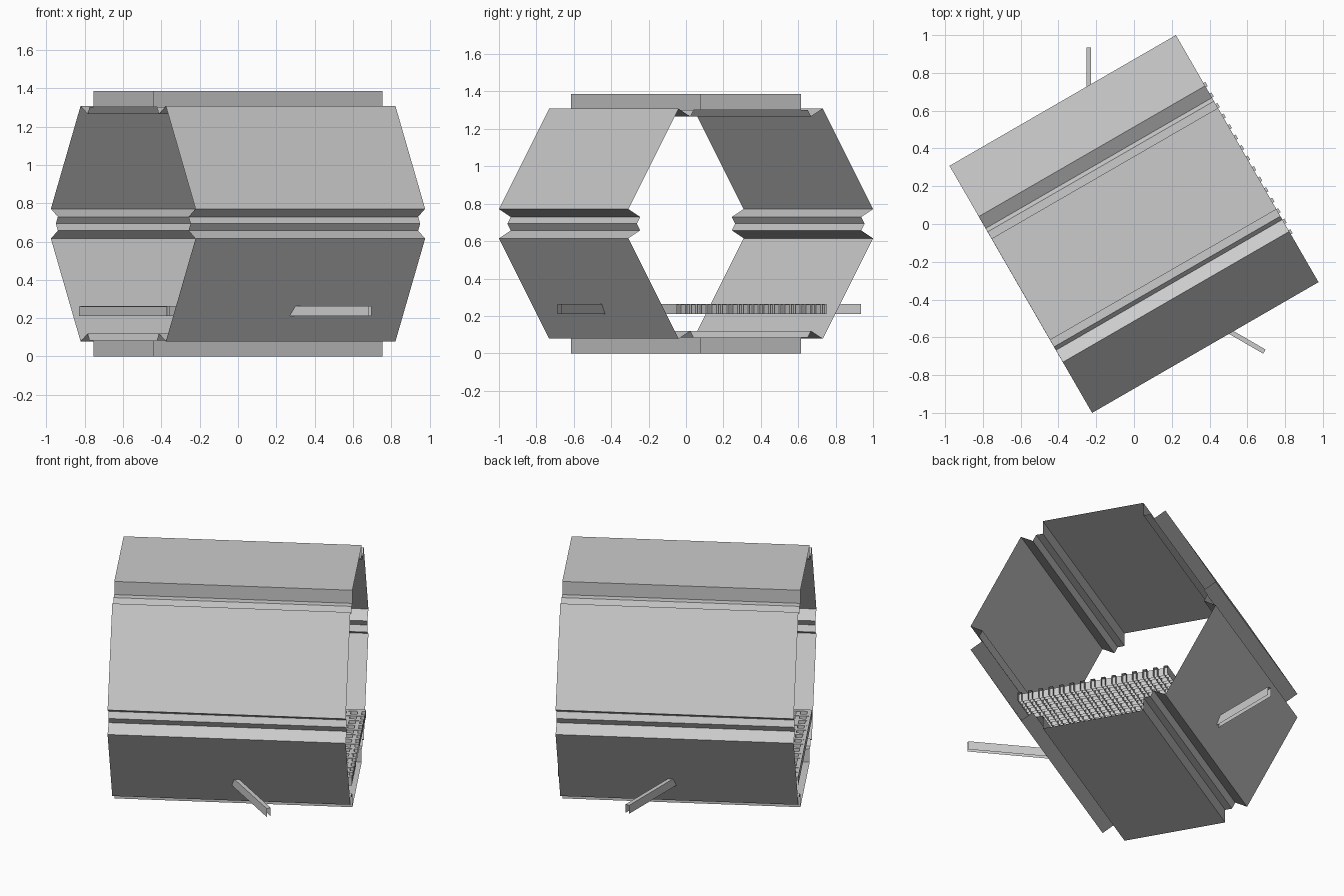
import bpy, bmesh, math
from mathutils import Matrix, Vector

if "Cube" in bpy.data.objects:
    bpy.data.objects.remove(bpy.data.objects["Cube"])

HALF_LEN = 0.692            # half length of the tube
APO, HALF_W, DEPTH = 0.693, 0.31, 0.084   # hexagon apothem, panel half width, groove depth
YAW = Matrix.Rotation(math.radians(30), 4, 'Z')   # whole model is turned 30 degrees


def finish(name, bm):
    bm.transform(YAW)
    me = bpy.data.meshes.new(name)
    bm.to_mesh(me)
    bm.free()
    ob = bpy.data.objects.new(name, me)
    bpy.context.collection.objects.link(ob)
    return ob


def channel(bm, p, q, width=0.025, z0=0.21, z1=0.264):
    """Folded sheet channel, open underneath, running from p to q (x, y)."""
    p, q = Vector((*p, 0)), Vector((*q, 0))
    d = (q - p).normalized()
    side = Vector((-d.y, d.x, 0)) * width / 2
    section = [(-1, z0), (-1, z1), (1, z1), (1, z0)]
    rows = [[bm.verts.new(e + side * s + Vector((0, 0, z))) for s, z in section]
            for e in (p, q)]
    for i in range(3):
        bm.faces.new((rows[0][i], rows[1][i], rows[1][i + 1], rows[0][i + 1]))


# Hexagonal sheet tube: a flat panel and a double groove, repeated six times
inner = APO - DEPTH
pattern = [(HALF_W, APO), (-HALF_W, APO), (-HALF_W, inner),
           (-inner * math.tan(math.pi / 6), inner)]
# the groove ends where the next panel's inward wall starts
profile = []
for k in range(6):
    rot = Matrix.Rotation(k * math.pi / 3, 2)
    for pt in [(HALF_W, inner)] + pattern:
        v = rot @ Vector(pt)
        profile.append((v.x, v.y + APO))

bm = bmesh.new()
ends = [[bm.verts.new((u, y, z)) for y, z in profile] for u in (-HALF_LEN, HALF_LEN)]
n = len(profile)
for i in range(n):
    j = (i + 1) % n
    bm.faces.new((ends[0][i], ends[0][j], ends[1][j], ends[1][i]))
bmesh.ops.recalc_face_normals(bm, faces=bm.faces)
finish("corridor_shell", bm)

# Floor grating: lengthwise channels whose ends stick out as teeth
bm = bmesh.new()
for i in range(15):
    y = -0.45 + i * 0.9 / 14
    channel(bm, (-HALF_LEN + 0.01, y), (0.703, y))
finish("floor_long_bars", bm)

# Floor grating: cross channels
bm = bmesh.new()
for i in range(22):
    x = -0.68 + i * 1.35 / 21
    channel(bm, (x, -0.46), (x, 0.46), z1=0.262)
finish("floor_cross_bars", bm)

# Two diagonal braces that pierce the lower side panels
for name, s in (("brace_left", 1), ("brace_right", -1)):
    bm = bmesh.new()
    channel(bm, (-0.277, 0), (0.26, s * 0.93))
    finish(name, bm)
